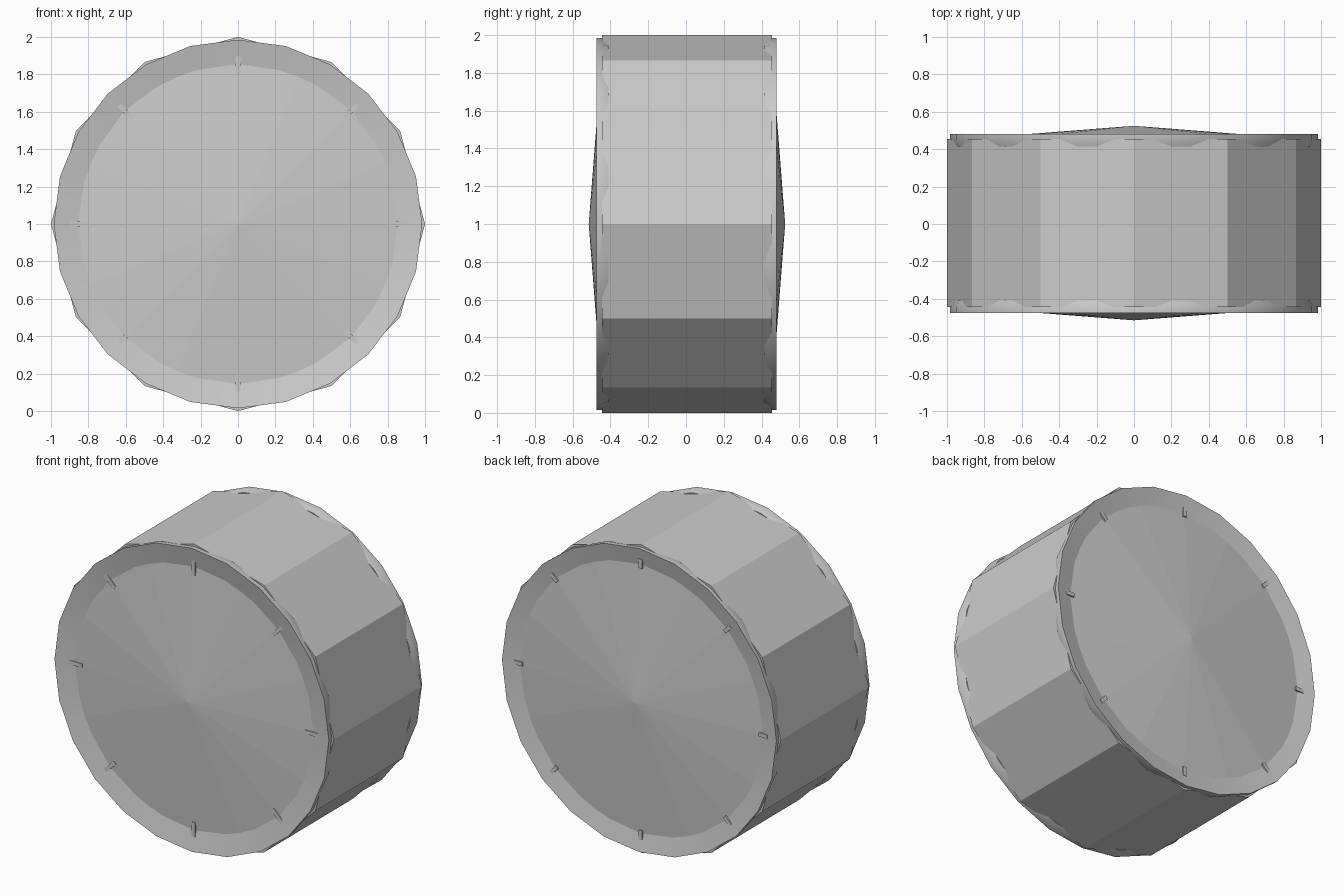
import bpy, math

if "Cube" in bpy.data.objects:
    bpy.data.objects.remove(bpy.data.objects["Cube"])


def lathe(name, profile, sides, closed=False, smooth=False):
    """Revolve (radius, y) points around the drum axis; vertices start at the top."""
    verts, faces, n = [], [], len(profile)
    for i in range(sides):
        a = 2 * math.pi * i / sides
        verts += [(r * math.sin(a), y, 1 + r * math.cos(a)) for r, y in profile]
    for i in range(sides):
        j = (i + 1) % sides
        for k in range(n if closed else n - 1):
            m = (k + 1) % n
            faces.append((i * n + k, i * n + m, j * n + m, j * n + k))
    mesh = bpy.data.meshes.new(name)
    mesh.from_pydata(verts, [], faces)
    obj = bpy.data.objects.new(name, mesh)
    bpy.context.collection.objects.link(obj)
    bpy.context.view_layer.objects.active = obj
    obj.select_set(True)
    # Weld poles and make normals consistent
    bpy.ops.object.mode_set(mode='EDIT')
    bpy.ops.mesh.select_all(action='SELECT')
    bpy.ops.mesh.remove_doubles(threshold=0.0001)
    bpy.ops.mesh.normals_make_consistent(inside=False)
    bpy.ops.object.mode_set(mode='OBJECT')
    if smooth:
        bpy.ops.object.shade_smooth_by_angle(angle=math.radians(25))
    obj.select_set(False)
    return obj


# Twelve-sided shell with closed ends
lathe("drum_shell", [(0, -0.445), (1, -0.445), (1, 0.455), (0, 0.455)], 12)

for side, label, apex, lip, peg_top in ((-1, "front", 0.515, 0.475, 0.457),
                                       (1, "back", 0.525, 0.48, 0.468)):
    # Shallow conical skin
    lathe(label + "_skin", [(0, side * apex), (0.95, side * (apex - 0.074)),
                            (0.95, side * 0.42), (0, side * 0.42)], 16)
    # Hoop, dished inward from its outer lip
    lathe(label + "_hoop", [(0.985, side * lip), (0.985, side * (lip - 0.03)),
                            (0.973, side * (lip - 0.065)), (0.84, side * (lip - 0.065)),
                            (0.84, side * (lip - 0.03))], 24, closed=True, smooth=True)
    # Eight small radial pegs, nearly flush with the skin
    for i in range(8):
        a = math.pi * i / 4
        r = 0.855 if side < 0 else 0.88
        bpy.ops.mesh.primitive_cube_add(
            size=1, location=(r * math.sin(a), side * (peg_top - 0.015), 1 + r * math.cos(a)),
            rotation=(0, a, 0), scale=(0.025, 0.03, 0.11 if side < 0 else 0.06))
        bpy.context.object.name = f"{label}_peg_{i + 1}"
        bpy.context.object.select_set(False)
